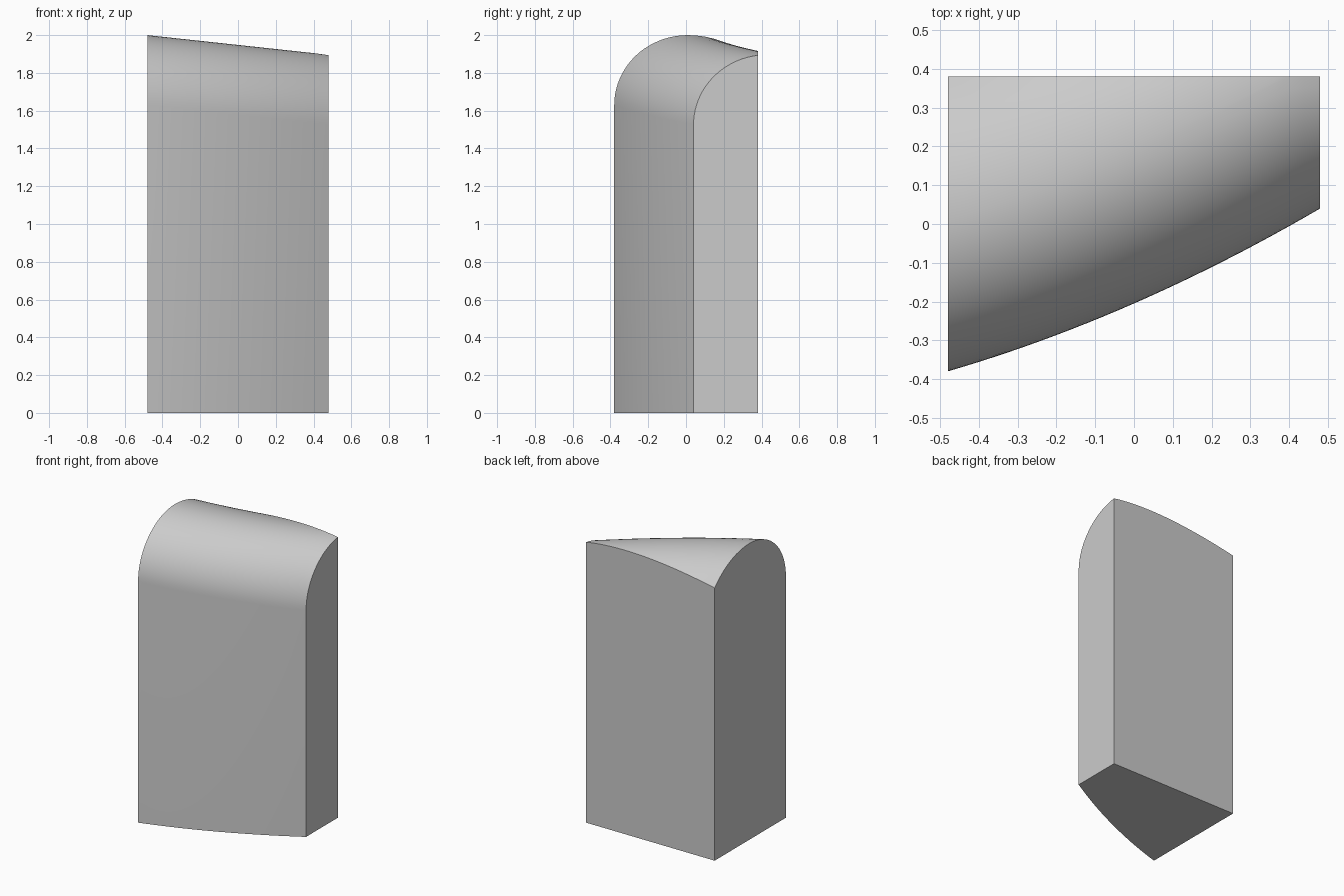
import bpy, bmesh, math

cube = bpy.data.objects.get("Cube")
if cube:
    bpy.data.objects.remove(cube)

HALF, BACK = 0.48, 0.38      # half width, back plane
DEPTH, RISE = 0.39, 0.37     # size of the front shoulder curve
CROWN_R = 0.51               # radius of the crown behind its peak
SECTIONS, ARC, TAIL = 24, 20, 8


def front_y(x):
    """Bowed front wall in plan."""
    return -0.17 + 0.4375 * x - 0.035 * (1 - (x / HALF) ** 2)


def section(x):
    """Side profile at x: bottom, front wall, shoulder, crown, back."""
    f = front_y(x)
    spring = 1.578 - 0.108 * x
    depth = BACK - f
    pts = [(x, BACK, 0), (x, f, 0)]
    # shoulder stops at the back plane where the body is shallow
    end = math.acos(max(0, 1 - depth / DEPTH))
    for i in range(ARC + 1):
        a = end * i / ARC
        pts.append((x, f + DEPTH * (1 - math.cos(a)), spring + RISE * math.sin(a)))
    tail = max(depth - DEPTH, 0.0)
    for i in range(1, TAIL + 1):
        d = tail * i / TAIL
        drop = CROWN_R - math.sqrt(CROWN_R ** 2 - d * d)
        pts.append((x, f + min(depth, DEPTH) + d, spring + RISE * math.sin(end) - drop))
    return pts


# Body: loft the profile from one end to the other
bm = bmesh.new()
rings = [[bm.verts.new(p) for p in section(-HALF + 2 * HALF * i / SECTIONS)]
         for i in range(SECTIONS + 1)]
for a, b in zip(rings, rings[1:]):
    for j in range(len(a)):
        k = (j + 1) % len(a)
        bm.faces.new((a[j], a[k], b[k], b[j]))
bm.faces.new(rings[0])
bm.faces.new(rings[-1])
bmesh.ops.remove_doubles(bm, verts=bm.verts, dist=1e-5)
bmesh.ops.recalc_face_normals(bm, faces=bm.faces)
mesh = bpy.data.meshes.new("body")
bm.to_mesh(mesh)
bm.free()
body = bpy.data.objects.new("body", mesh)
bpy.context.collection.objects.link(body)

# Light grey material
grey = bpy.data.materials.new("light grey")
grey.use_nodes = True
colour = (0.6, 0.6, 0.6, 1)
grey.diffuse_color = colour
grey.node_tree.nodes["Principled BSDF"].inputs["Base Color"].default_value = colour
mesh.materials.append(grey)

bpy.context.view_layer.objects.active = body
body.select_set(True)
bpy.ops.object.shade_smooth_by_angle(angle=math.radians(30))
